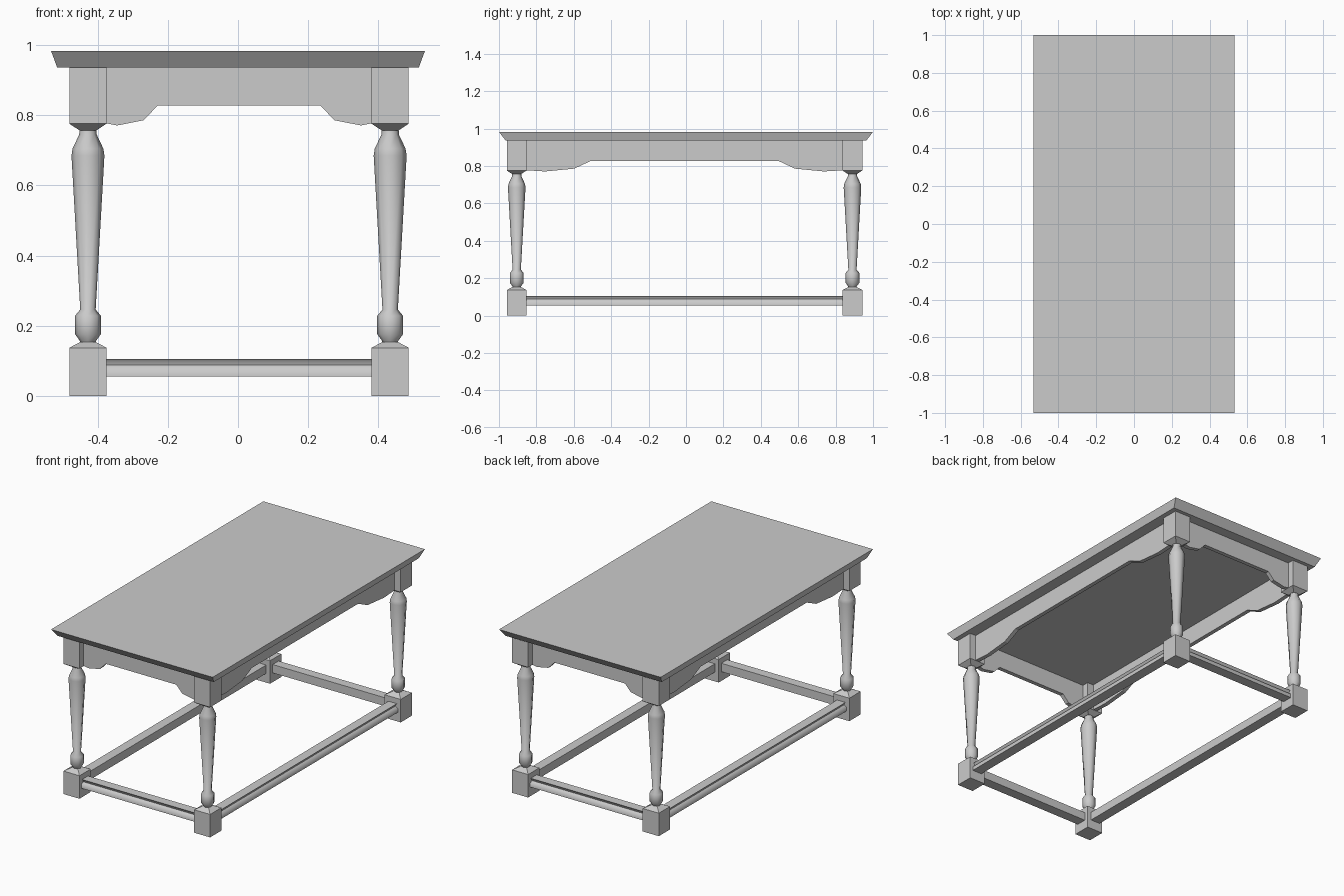
import bpy
import bmesh
from math import cos, sin, pi, radians
from mathutils import Vector

cube = bpy.data.objects.get("Cube")
if cube:
    bpy.data.objects.remove(cube)

grey = bpy.data.materials.new("pale_grey")
grey.use_nodes = True
colour = (0.6, 0.6, 0.6, 1)
grey.diffuse_color = colour
grey.node_tree.nodes["Principled BSDF"].inputs["Base Color"].default_value = colour

# Leg centres and block half width
LEFT, RIGHT, FRONT, BACK = 0.434, -0.428, -0.905, 0.89
HALF = 0.053
TOP_UNDER = 0.937


def finish(name, bm, smooth=None):
    bmesh.ops.recalc_face_normals(bm, faces=bm.faces)
    mesh = bpy.data.meshes.new(name)
    bm.to_mesh(mesh)
    bm.free()
    mesh.materials.append(grey)
    obj = bpy.data.objects.new(name, mesh)
    bpy.context.collection.objects.link(obj)
    if smooth:
        bpy.ops.object.select_all(action='DESELECT')
        obj.select_set(True)
        bpy.context.view_layer.objects.active = obj
        bpy.ops.object.shade_smooth_by_angle(angle=radians(smooth))
    return obj


def loft(bm, rings):
    """Skin a stack of closed rings and cap both ends."""
    loops = [[bm.verts.new(p) for p in ring] for ring in rings]
    n = len(loops[0])
    for a, b in zip(loops, loops[1:]):
        for i in range(n):
            j = (i + 1) % n
            bm.faces.new((a[i], a[j], b[j], b[i]))
    bm.faces.new(loops[0][::-1])
    bm.faces.new(loops[-1])


def rectangle(hx, hy, z, cx=0, cy=0):
    return [(cx + sx * hx, cy + sy * hy, z)
            for sx, sy in ((-1, -1), (1, -1), (1, 1), (-1, 1))]


def circle(r, z, cx, cy, sides=8):
    return [(cx + r * cos(2 * pi * i / sides), cy + r * sin(2 * pi * i / sides), z)
            for i in range(sides)]


# Table top with undercut edges
bm = bmesh.new()
loft(bm, [rectangle(0.516, 0.965, TOP_UNDER), rectangle(0.533, 1.0, 0.983)])
finish("table_top", bm)

# Turned shaft profile: radius, height
SHAFT = [(0.021, 0.15), (0.024, 0.158), (0.037, 0.176), (0.037, 0.228),
         (0.022, 0.246), (0.047, 0.685), (0.044, 0.705), (0.025, 0.745),
         (0.024, 0.765)]

for side, cx in (("left", LEFT), ("right", RIGHT)):
    for end, cy in (("front", FRONT), ("back", BACK)):
        # Square foot with a sloped shoulder
        bm = bmesh.new()
        loft(bm, [rectangle(h, h, z, cx, cy)
                  for h, z in ((HALF, 0), (HALF, 0.137), (0.021, 0.154))])
        finish(f"{end}_{side}_foot", bm)
        # Turned shaft
        bm = bmesh.new()
        loft(bm, [circle(r, z, cx, cy) for r, z in SHAFT])
        finish(f"{end}_{side}_leg_shaft", bm, 50)
        # Square block under the top
        bm = bmesh.new()
        loft(bm, [rectangle(h, h, z, cx, cy)
                  for h, z in ((0.024, 0.757), (HALF, 0.776), (HALF, TOP_UNDER))])
        finish(f"{end}_{side}_leg_block", bm)


def placer(start, end):
    """Map (along, outward, height) onto a rail between two leg centres."""
    a, b = Vector((*start, 0)), Vector((*end, 0))
    along = (b - a).normalized()
    out = along.cross(Vector((0, 0, 1)))
    mid = (a + b) / 2
    return lambda u, v, z: mid + along * u + out * v + Vector((0, 0, z)), (b - a).length / 2


# Stretcher section with a groove on the outer side: outward, height
STRETCHER = [(-0.028, 0.055), (0.034, 0.055), (0.034, 0.078), (0.018, 0.088),
             (0.022, 0.099), (0.028, 0.105), (-0.028, 0.105)]

RAILS = {
    "front": ((RIGHT, FRONT), (LEFT, FRONT), (0.348, 0.272, 0.232)),
    "left": ((LEFT, FRONT), (LEFT, BACK), (0.745, 0.59, 0.5)),
    "back": ((LEFT, BACK), (RIGHT, BACK), (0.348, 0.272, 0.232)),
    "right": ((RIGHT, BACK), (RIGHT, FRONT), (0.745, 0.59, 0.5)),
}

for name, (start, end, (foot, knee, arch)) in RAILS.items():
    place, half = placer(start, end)
    # Shaped apron board
    edge = [(half - 0.03, TOP_UNDER), (half - 0.03, 0.781), (half - HALF, 0.777),
            (foot, 0.771), (knee, 0.786), (arch, 0.828)]
    outline = edge + [(-u, z) for u, z in reversed(edge)]
    bm = bmesh.new()
    loft(bm, [[place(u, v, z) for u, z in outline] for v in (-0.012, 0.013)])
    finish(f"{name}_apron", bm)
    # Low stretcher
    bm = bmesh.new()
    loft(bm, [[place(u, v, z) for v, z in STRETCHER]
              for u in (-half + 0.03, half - 0.03)])
    finish(f"{name}_stretcher", bm, 60)
